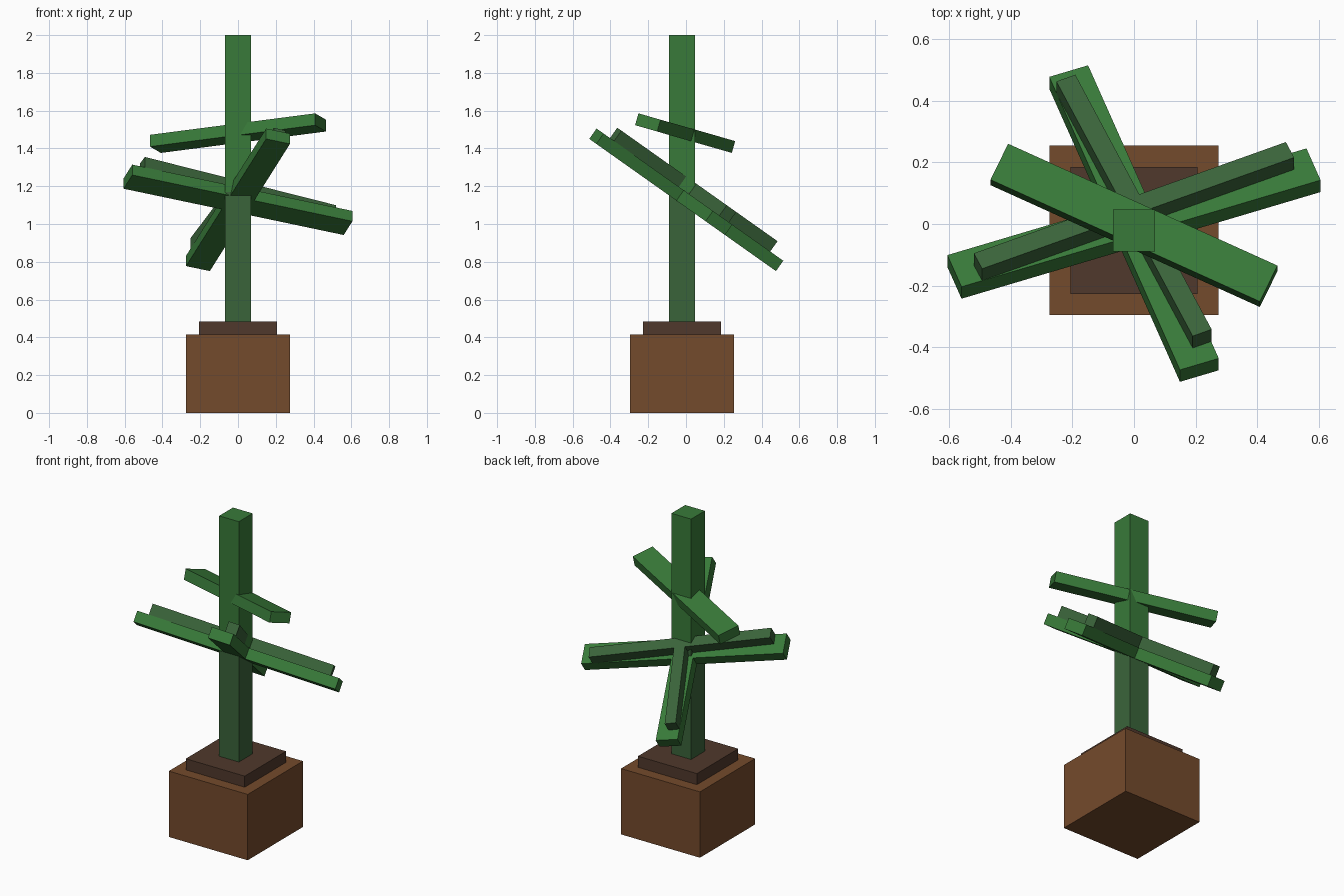
import bpy
from math import radians
from mathutils import Matrix, Vector

if "Cube" in bpy.data.objects:
    bpy.data.objects.remove(bpy.data.objects["Cube"])


def material(name, r, g, b):
    m = bpy.data.materials.new(name)
    m.diffuse_color = (r, g, b, 1)
    m.use_nodes = True
    m.node_tree.nodes["Principled BSDF"].inputs["Base Color"].default_value = m.diffuse_color
    return m


LEAF = material("bright_green", 0.040, 0.195, 0.041)
STEM = material("dull_green", 0.042, 0.127, 0.042)
CLAY = material("clay_brown", 0.175, 0.069, 0.025)
SOIL = material("dark_soil", 0.080, 0.040, 0.025)


def box(name, size, centre, mat, tilt=0, turn=0):
    """Box turned about its own z, then tilted about x."""
    bpy.ops.mesh.primitive_cube_add(size=1)
    ob = bpy.context.object
    ob.name = name
    rot = Matrix.Rotation(radians(tilt), 4, 'X') @ Matrix.Rotation(radians(turn), 4, 'Z')
    ob.data.transform(Matrix.Translation(Vector(centre)) @ rot @ Matrix.Diagonal((*size, 1)))
    ob.data.materials.append(mat)
    return ob


def upright(name, width, z0, z1, mat):
    return box(name, (width, width, z1 - z0), (0, -0.021, (z0 + z1) / 2), mat)


# pot, soil and trunk
upright("pot", 0.55, 0, 0.415, CLAY)
upright("soil", 0.411, 0.415, 0.485, SOIL)
upright("lower_trunk", 0.137, 0.485, 1.17, STEM)
upright("upper_trunk", 0.137, 1.17, 2.0, LEAF)

# tilted cross of wide leaves with thin stems lying on top
for i in range(2):
    box(f"cross_leaf_{i + 1}", (1.24, 0.134, 0.067), (0, 0.0014, 1.128), LEAF, -35.3, 20 - 90 * i)
    box(f"cross_stem_{i + 1}", (1.105, 0.067, 0.067), (0, 0.041, 1.182), STEM, -35.3, 23.6 - 90 * i)

# single upper leaf
box("upper_leaf", (0.966, 0.134, 0.065), (0, -0.0045, 1.481), LEAF, -16, -25.2)
